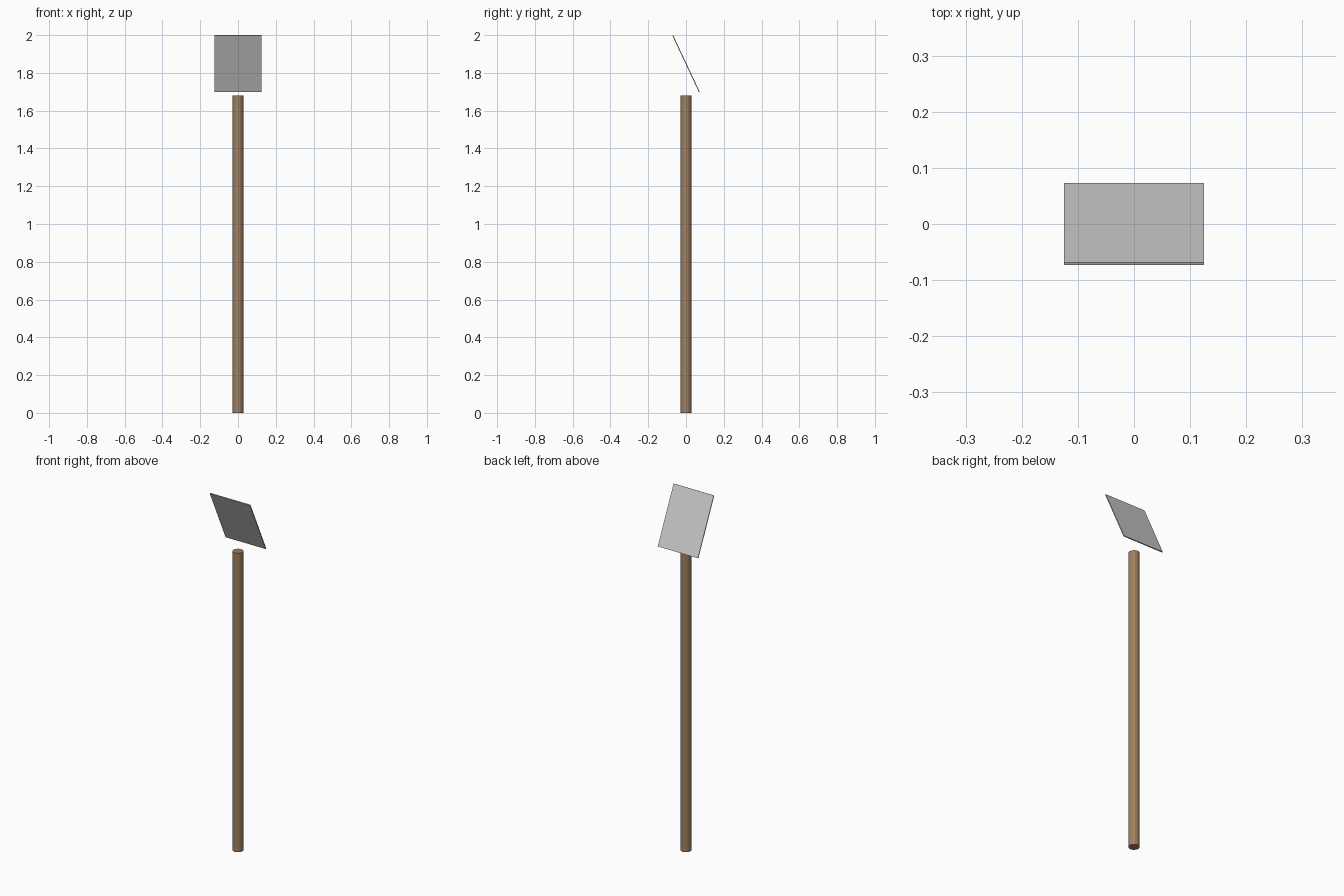
import bpy
from math import radians

cube = bpy.data.objects.get("Cube")
if cube:
    bpy.data.objects.remove(cube, do_unlink=True)

POLE_RADIUS = 0.028
POLE_HEIGHT = 1.68
PANEL_SIZE = (0.25, 0.005, 0.331)
PANEL_TILT = radians(25.2)


def make_material(name, colour):
    mat = bpy.data.materials.new(name)
    mat.use_nodes = True
    mat.diffuse_color = colour
    mat.node_tree.nodes["Principled BSDF"].inputs["Base Color"].default_value = colour
    return mat


# Wooden pole, faceted, standing on the ground
bpy.ops.mesh.primitive_cylinder_add(
    vertices=12, radius=POLE_RADIUS, depth=POLE_HEIGHT,
    location=(0, 0, POLE_HEIGHT / 2))
pole = bpy.context.object
pole.name = "pole"
pole.data.materials.append(make_material("wood", (0.36, 0.22, 0.12, 1)))

# Thin panel floating just above the pole, its top leaning to the front
bpy.ops.mesh.primitive_cube_add(
    size=1, location=(0, 0, 1.849), rotation=(PANEL_TILT, 0, 0))
panel = bpy.context.object
panel.name = "tilted_panel"
panel.scale = PANEL_SIZE
bpy.ops.object.transform_apply(location=False, rotation=False, scale=True)
